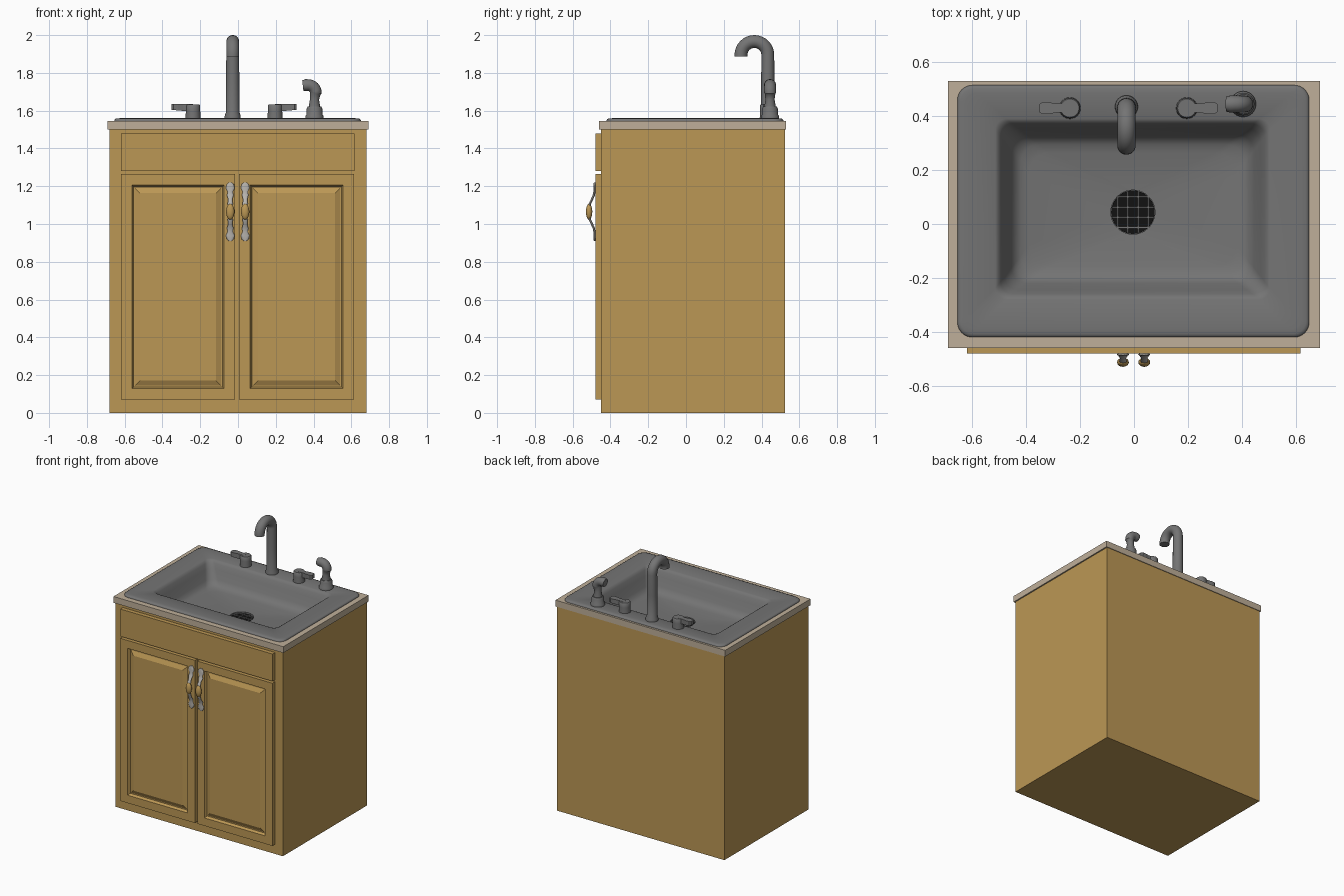
import bpy, bmesh, math
from mathutils import Vector

if "Cube" in bpy.data.objects:
    bpy.data.objects.remove(bpy.data.objects["Cube"])


def material(name, rgb):
    m = bpy.data.materials.new(name)
    m.diffuse_color = (*rgb, 1)
    m.use_nodes = True
    m.node_tree.nodes["Principled BSDF"].inputs["Base Color"].default_value = m.diffuse_color
    return m


WOOD = material("honey wood", (0.50, 0.31, 0.09))
STONE = material("beige countertop", (0.52, 0.43, 0.32))
STEEL = material("grey steel", (0.175, 0.175, 0.175))
SILVER = material("light handle metal", (0.48, 0.46, 0.43))
BLACK = material("drain black", (0.006, 0.006, 0.006))


def loft(name, loops, mat, caps=(True, True), smooth=None):
    """Skin a list of equal-length loops."""
    bm = bmesh.new()
    rings = [[bm.verts.new(p) for p in loop] for loop in loops]
    n = len(rings[0])
    for a, b in zip(rings, rings[1:]):
        for i in range(n):
            j = (i + 1) % n
            bm.faces.new((a[i], a[j], b[j], b[i]))
    if caps[0]:
        bm.faces.new(rings[0][::-1])
    if caps[1]:
        bm.faces.new(rings[-1])
    me = bpy.data.meshes.new(name)
    bm.to_mesh(me)
    bm.free()
    ob = bpy.data.objects.new(name, me)
    bpy.context.collection.objects.link(ob)
    me.materials.append(mat)
    if smooth:
        bpy.ops.object.select_all(action='DESELECT')
        ob.select_set(True)
        bpy.context.view_layer.objects.active = ob
        bpy.ops.object.shade_smooth_by_angle(angle=math.radians(smooth))
    return ob


def rect(x0, x1, y0, y1, z, inset=0):
    x0, x1, y0, y1 = x0 + inset, x1 - inset, y0 + inset, y1 - inset
    return [(x0, y0, z), (x1, y0, z), (x1, y1, z), (x0, y1, z)]


def front_rect(x0, x1, z0, z1, y, inset=0):
    return [(x, y, z) for x, z, _ in rect(x0, x1, z0, z1, 0, inset)]


def round_rect(x0, x1, y0, y1, r, z, seg=8):
    pts = []
    for k, (cx, cy) in enumerate([(x1 - r, y1 - r), (x0 + r, y1 - r),
                                  (x0 + r, y0 + r), (x1 - r, y0 + r)]):
        for i in range(seg + 1):
            a = math.pi / 2 * (k + i / seg)
            pts.append((cx + r * math.cos(a), cy + r * math.sin(a), z))
    return pts


def sweep(name, path, sizes, normal, mat, sides=24, smooth=40):
    """Elliptical tube along a planar path; sizes = (along normal, across)."""
    path, n = [Vector(p) for p in path], Vector(normal)
    loops = []
    for i, p in enumerate(path):
        t = (path[min(i + 1, len(path) - 1)] - path[max(i - 1, 0)]).normalized()
        v = t.cross(n)
        a, b = sizes[i]
        loops.append([p + n * a * math.cos(2 * math.pi * k / sides)
                      + v * b * math.sin(2 * math.pi * k / sides) for k in range(sides)])
    return loft(name, loops, mat, smooth=smooth)


def turned(name, x, y, profile, mat):
    """Vertical turned part from (radius, z) pairs."""
    return sweep(name, [(x, y, z) for r, z in profile],
                 [(r, r) for r, z in profile], (1, 0, 0), mat)


# Cabinet body, open at the top for the basin
body = (-0.68, 0.68, -0.45, 0.525)
loft("cabinet_body", [rect(*body, 0), rect(*body, 1.51)], WOOD, (True, False))

# Countertop ring
top, hole = (-0.69, 0.69, -0.46, 0.53), (-0.56, 0.56, -0.33, 0.44)
loft("countertop", [rect(*hole, 1.5), rect(*top, 1.5), rect(*top, 1.546),
                    rect(*hole, 1.546)], STONE, (False, False))

# False drawer front and raised-panel doors
f = (-0.62, 0.617, 1.28, 1.48)
loft("drawer_front", [front_rect(*f, -0.449), front_rect(*f, -0.48)], WOOD)
for name, x0, x1 in (("left_door", -0.62, -0.015), ("right_door", 0.005, 0.615)):
    d = (x0, x1, 0.07, 1.265)
    loft(name, [front_rect(*d, y, i) for y, i in
                ((-0.449, 0), (-0.48, 0), (-0.48, 0.058), (-0.462, 0.068),
                 (-0.462, 0.074), (-0.476, 0.102))], WOOD)

# Door pulls with wooden grips
half = [(0.155, -0.482, 0.008), (0.145, -0.483, 0.019), (0.125, -0.484, 0.023),
        (0.105, -0.485, 0.013), (0.088, -0.488, 0.018), (0.065, -0.498, 0.011),
        (0.042, -0.509, 0.014), (0.02, -0.513, 0.010)]
stations = [(-z, y, a) for z, y, a in half] + half[::-1]
for side, x in (("left", -0.041), ("right", 0.038)):
    sweep(side + "_door_pull", [(x, y, 1.065 + z) for z, y, a in stations],
          [(a, 0.006) for z, y, a in stations], (1, 0, 0), SILVER, 12, 50)
    angles = [math.pi * (i / 10 - 0.5) * 0.96 for i in range(11)]
    sweep(side + "_pull_grip", [(x, -0.513, 1.065 + 0.042 * math.sin(a)) for a in angles],
          [(0.022 * math.cos(a), 0.017 * math.cos(a)) for a in angles],
          (1, 0, 0), WOOD, 16)

# Sink: rim, sloping basin walls, floor and drain recess in one skin
DX, DY, DR = -0.004, 0.044, 0.082
loops = [round_rect(-0.655 + i, 0.65 - i, -0.42 + i, 0.515 - i, 0.055 - i * 0.5, z)
         for i, z in ((0, 1.543), (0, 1.550), (0.004, 1.556), (0.012, 1.559), (0.03, 1.56))]
loops += [round_rect(-0.515 + i, 0.505 - i, -0.28 + i, 0.39 - i, 0.04 + i * 0.3, z)
          for i, z in ((0, 1.557), (0.01, 1.552), (0.02, 1.538), (0.035, 1.505),
                       (0.06, 1.445), (0.075, 1.420), (0.095, 1.407), (0.125, 1.400))]
loops += [round_rect(DX - r, DX + r, DY - r, DY + r, r, z)
          for r, z in ((DR, 1.386), (DR, 1.365))]
loft("sink", loops, STEEL, (False, True), 50)

# Drain and its grid
turned("drain_well", DX, DY, [(DR - 0.001, 1.362), (DR - 0.001, 1.374)], BLACK)
for i in range(4):
    o = (i - 1.5) * 0.038
    l = math.sqrt(DR ** 2 - o ** 2) - 0.002
    w = 0.0028
    for name, b in (("drain_bar_x", (DX - l, DX + l, DY + o - w, DY + o + w)),
                    ("drain_bar_y", (DX + o - w, DX + o + w, DY - l, DY + l))):
        loft(f"{name}_{i}", [rect(*b, 1.373), rect(*b, 1.381)], STEEL)

# Gooseneck faucet
FX, FY = -0.028, 0.433
path = [(FX, FY + 0.002, 1.55), (FX, FY + 0.002, 1.575), (FX, FY, 1.59), (FX, FY, 1.75)]
sizes = [(0.043, 0.043), (0.042, 0.042), (0.036, 0.036), (0.035, 0.035)]
for i in range(17):
    a = math.pi * i / 16
    path.append((FX, 0.362 + 0.071 * math.cos(a), 1.895 + 0.071 * math.sin(a)))
    sizes.append((0.034, 0.034))
path.append((FX, 0.291, 1.888))
sizes.append((0.034, 0.034))
sweep("faucet", path, sizes, (1, 0, 0), STEEL)

# Tap knobs with levers, mirrored about the faucet
for side, s in (("left", -1), ("right", 1)):
    x = -0.021 + s * 0.217
    turned(side + "_tap", x, 0.43, [(0.040, 1.555), (0.038, 1.60), (0.038, 1.628),
                                    (0.034, 1.633)], STEEL)
    outline = [(0, 0.017), (0.05, 0.017), (0.08, 0.022), (0.103, 0.022), (0.113, 0.015)]
    pts = [(x + s * d, 0.43 - w) for d, w in outline] + \
          [(x + s * d, 0.43 + w) for d, w in outline[::-1]]
    pts = pts[::s]
    loft(side + "_tap_lever",
         [[(px, py, 1.594 + 0.09 * abs(px - x)) for px, py in pts],
          [(px, py, 1.634) for px, py in pts]], STEEL)

# Side sprayer: base and bent head pointing left
SX, SY = 0.405, 0.445
turned("sprayer_base", SX, SY, [(0.048, 1.555), (0.048, 1.572), (0.042, 1.58),
                                (0.042, 1.61), (0.036, 1.622)], STEEL)
path = [(SX, SY, 1.61), (SX, SY, 1.66), (SX + 0.004, SY, 1.69)]
sizes = [(0.032, 0.032), (0.024, 0.024), (0.028, 0.028)]
for i in range(9):
    a = math.pi / 2 * i / 8
    path.append((SX - 0.033 + 0.04 * math.cos(a), SY, 1.695 + 0.04 * math.sin(a)))
    sizes.append((0.031, 0.031))
path += [(0.36, SY, 1.735), (0.343, SY, 1.733)]
sizes += [(0.032, 0.032), (0.028, 0.028)]
sweep("sprayer_head", path, sizes, (0, 1, 0), STEEL)
